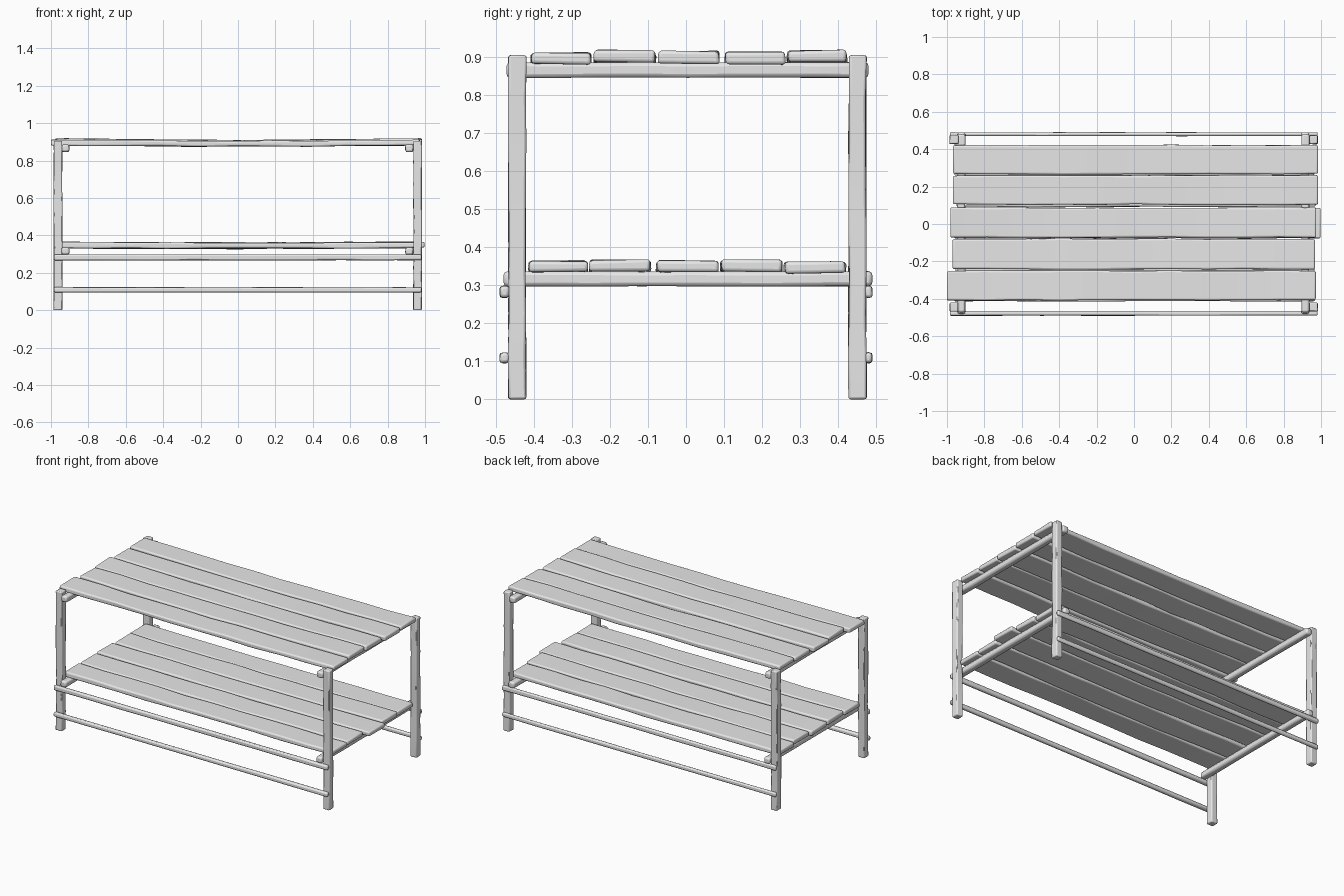
import bpy, bmesh, math, random
from mathutils import Vector

random.seed(4)
cube = bpy.data.objects.get("Cube")
if cube:
    bpy.data.objects.remove(cube)

wood = bpy.data.materials.new("plain_grey_wood")
wood.use_nodes = True
GREY = (0.8, 0.8, 0.8, 1)
wood.diffuse_color = GREY
wood.node_tree.nodes["Principled BSDF"].inputs["Base Color"].default_value = GREY


def timber(name, xs, ys, zs, bevel, wobble, cuts=7, sag=0, segments=2):
    """Rough-hewn bar: cut into lengths, nudged unevenly, with worn edges."""
    low, high = (Vector(c) for c in zip(xs, ys, zs))
    size, mid = high - low, (high + low) / 2
    axis = max(range(3), key=lambda i: size[i])
    along = Vector([float(i == axis) for i in range(3)])
    bm = bmesh.new()
    bmesh.ops.create_cube(bm, size=1)
    for v in bm.verts:
        v.co = mid + Vector([a * b for a, b in zip(v.co, size)])
    for i in range(1, cuts + 1):
        point = low + along * size[axis] * i / (cuts + 1)
        bmesh.ops.bisect_plane(bm, geom=bm.verts[:] + bm.edges[:] + bm.faces[:],
                               plane_co=point, plane_no=along)
    for v in bm.verts:
        t = (v.co[axis] - mid[axis]) / (size[axis] / 2)
        v.co.z -= sag * (1 - t * t)
        for i in range(3):
            if i != axis:
                v.co[i] += random.uniform(-wobble, wobble)
    mesh = bpy.data.meshes.new(name)
    bm.to_mesh(mesh)
    bm.free()
    mesh.materials.append(wood)
    obj = bpy.data.objects.new(name, mesh)
    bpy.context.collection.objects.link(obj)
    mod = obj.modifiers.new("worn_edges", "BEVEL")
    mod.width = bevel
    mod.segments = segments
    mod.limit_method = "ANGLE"
    mod.angle_limit = math.radians(50)
    bpy.ops.object.select_all(action="DESELECT")
    obj.select_set(True)
    bpy.context.view_layer.objects.active = obj
    bpy.ops.object.shade_smooth_by_angle(angle=math.radians(40))
    return obj


sides = {"right": (-0.985, -0.94), "left": (0.938, 0.982)}
ends = {"front": (-0.467, -0.421), "back": (0.428, 0.474)}

# Four square legs
for side, xs in sides.items():
    for end, ys in ends.items():
        timber(f"{end}_{side}_leg", xs, ys, (0, 0.905), 0.006, 0.002)

# Crosswise bearers under each shelf, just inside the legs
for side, xs in {"right": (-0.943, -0.902), "left": (0.895, 0.937)}.items():
    timber(f"upper_{side}_bearer", xs, (-0.472, 0.48), (0.846, 0.886), 0.01, 0.001)
    timber(f"lower_{side}_bearer", xs, (-0.48, 0.49), (0.297, 0.336), 0.01, 0.001)

# Long thin rails on the outside of the legs
for end, ys in {"front": (-0.49, -0.465), "back": (0.47, 0.49)}.items():
    timber(f"{end}_upper_rail", (-0.985, 0.982), ys, (0.267, 0.298), 0.008, 0.001)
    timber(f"{end}_lower_rail", (-0.985, 0.982), ys, (0.095, 0.123), 0.008, 0.001)

# Shelf planks from front to back: x range, y range, height of underside
top_planks = [
    ((-1.0, 0.972), (-0.408, -0.25), 0.882),
    ((-0.97, 0.968), (-0.242, -0.08), 0.887),
    ((-0.982, 0.974), (-0.072, 0.087), 0.884),
    ((-0.968, 0.984), (0.104, 0.26), 0.883),
    ((-0.967, 0.984), (0.267, 0.422), 0.887),
]
lower_planks = [
    ((-0.96, 0.968), (-0.413, -0.26), 0.334),
    ((-0.955, 0.965), (-0.253, -0.093), 0.335),
    ((-0.962, 0.998), (-0.077, 0.084), 0.334),
    ((-0.95, 0.972), (0.092, 0.252), 0.335),
    ((-0.96, 0.965), (0.259, 0.42), 0.332),
]
for shelf, planks, sag in (("top", top_planks, 0.007), ("lower", lower_planks, 0.004)):
    for i, (xs, ys, z) in enumerate(planks, 1):
        timber(f"{shelf}_shelf_plank_{i}", xs, ys, (z, z + 0.031), 0.009, 0.003,
               cuts=9, sag=sag, segments=3)
